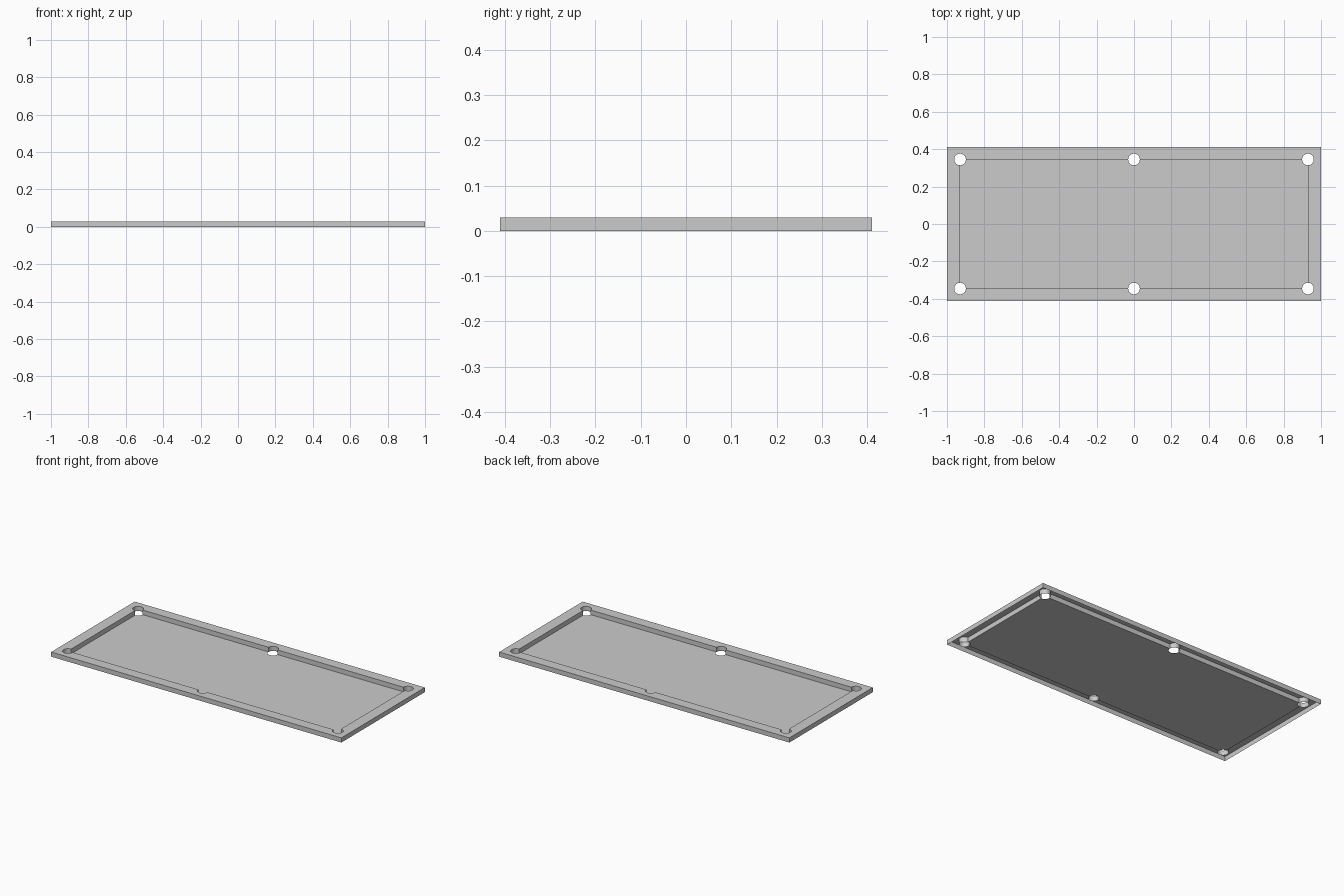
import bpy, bmesh
from math import atan2, cos, sin, tau, ceil
from mathutils import Vector

if "Cube" in bpy.data.objects:
    bpy.data.objects.remove(bpy.data.objects["Cube"])

HALF_X, HALF_Y, HEIGHT = 1.0, 0.411, 0.029
HOLE_X, HOLE_Y, RADIUS = 0.93, 0.345, 0.031

grey = bpy.data.materials.new("light grey")
grey.use_nodes = True
colour = (0.6, 0.6, 0.6, 1)
grey.diffuse_color = colour
grey.node_tree.nodes["Principled BSDF"].inputs["Base Color"].default_value = colour

# hole centres, anticlockwise around the bed
holes = [Vector((x * HOLE_X, y * HOLE_Y))
         for y, row in ((-1, (-1, 0, 1)), (1, (1, 0, -1))) for x in row]


def outline(bulge):
    """Bed rectangle whose holes bulge outward (rail) or bite inward (bed)."""
    points = []
    for i, centre in enumerate(holes):
        to_prev = holes[i - 1] - centre
        to_next = holes[(i + 1) % len(holes)] - centre
        start = atan2(to_prev.y, to_prev.x)
        sweep = (atan2(to_next.y, to_next.x) - start) % tau
        if not bulge:
            sweep -= tau
        steps = ceil(abs(sweep) / tau * 32 - 0.01)
        for k in range(steps + 1):
            a = start + sweep * k / steps
            points.append(centre + RADIUS * Vector((cos(a), sin(a))))
    return points


def add_loop(bm, points, z):
    verts = [bm.verts.new((p.x, p.y, z)) for p in points]
    edges = [bm.edges.new((v, verts[(i + 1) % len(verts)])) for i, v in enumerate(verts)]
    return verts, edges


def add_wall(bm, top, bottom, outward):
    n = len(top)
    for i in range(n):
        j = (i + 1) % n
        quad = [bottom[i], bottom[j], top[j], top[i]]
        bm.faces.new(quad if outward else quad[::-1])


def fill_up(bm, edges):
    """Fill a flat area and turn it to face up."""
    made = bmesh.ops.triangle_fill(bm, edges=edges, use_beauty=True, normal=(0, 0, 1))
    for face in [g for g in made["geom"] if isinstance(g, bmesh.types.BMFace)]:
        face.normal_update()
        if face.normal.z < 0:
            face.normal_flip()


def finish(bm, name):
    mesh = bpy.data.meshes.new(name)
    bm.to_mesh(mesh)
    bm.free()
    mesh.materials.append(grey)
    bpy.context.collection.objects.link(bpy.data.objects.new(name, mesh))


# rail: thin shell with outer wall, top and inner wall, open underneath
bm = bmesh.new()
rim = [Vector((x * HALF_X, y * HALF_Y)) for x, y in ((-1, -1), (1, -1), (1, 1), (-1, 1))]
outer_top, outer_edges = add_loop(bm, rim, HEIGHT)
inner_top, inner_edges = add_loop(bm, outline(True), HEIGHT)
fill_up(bm, outer_edges + inner_edges)
add_wall(bm, outer_top, add_loop(bm, rim, 0)[0], True)
add_wall(bm, inner_top, add_loop(bm, outline(True), 0)[0], False)
finish(bm, "rail_frame")

# bed: thin floor with the holes cut out of its edge
bm = bmesh.new()
fill_up(bm, add_loop(bm, outline(False), 0)[1])
finish(bm, "bed")
